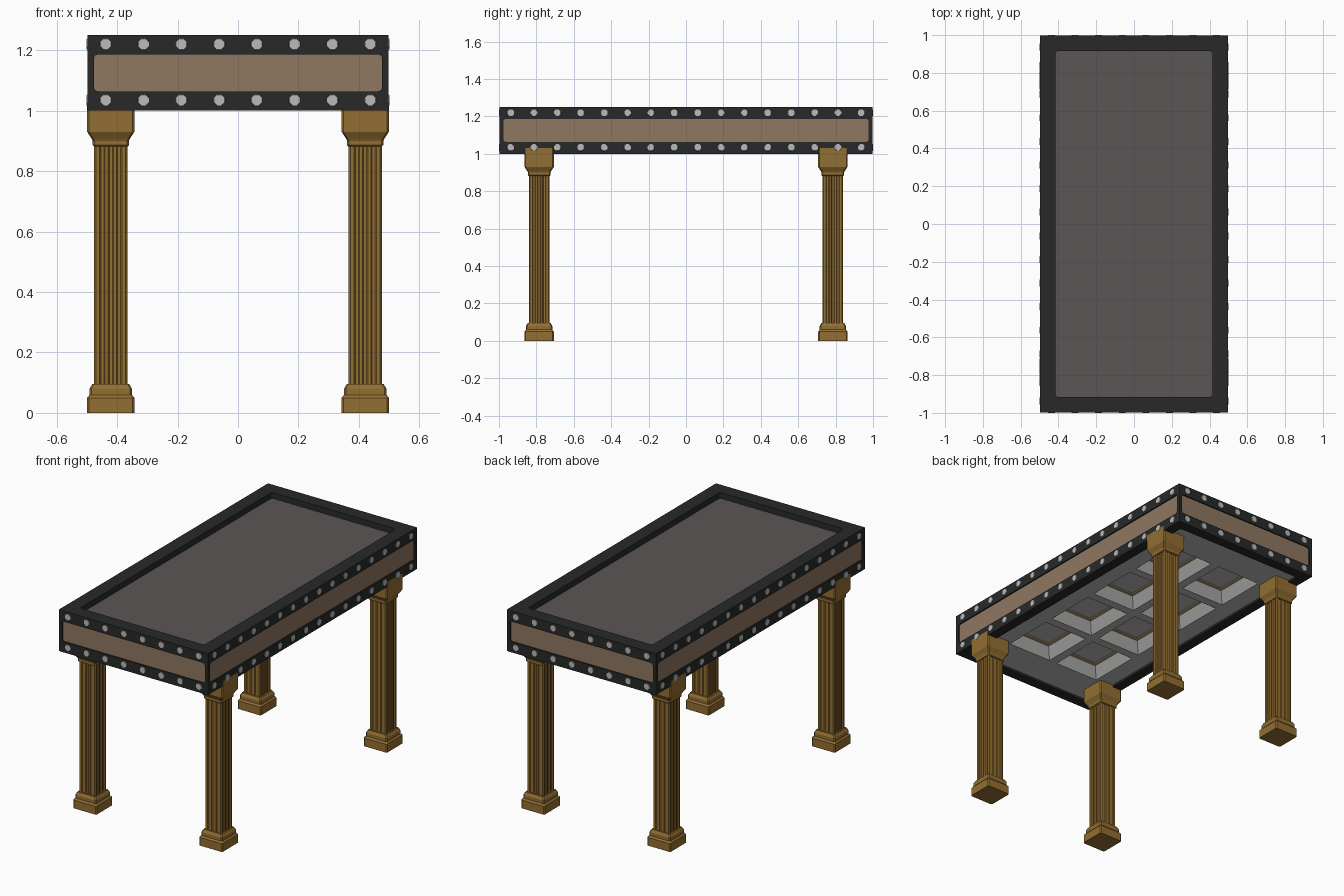
import bpy, bmesh, math
from mathutils import Matrix, Vector

old = bpy.data.objects.get("Cube")
if old:
    bpy.data.objects.remove(old, do_unlink=True)


def material(name, r, g, b):
    m = bpy.data.materials.new(name)
    m.use_nodes = True
    m.diffuse_color = (r, g, b, 1)
    m.node_tree.nodes["Principled BSDF"].inputs["Base Color"].default_value = (r, g, b, 1)
    return m


IRON = material("black_iron", .021, .022, .022)
SLATE = material("dark_slate", .102, .094, .089)
WOOD = material("brown_wood", .275, .185, .118)
BRASS = material("golden_oak", .29, .158, .032)
STEEL = material("rivet_steel", .50, .50, .50)
STONE = material("grey_stone", .50, .50, .49)


def make_object(name, bm, *mats):
    mesh = bpy.data.meshes.new(name)
    bm.to_mesh(mesh)
    bm.free()
    for m in mats:
        mesh.materials.append(m)
    ob = bpy.data.objects.new(name, mesh)
    bpy.context.collection.objects.link(ob)
    return ob


HX, HY, Z0, Z1 = .498, .998, 1.0, 1.25
MID = (Z0 + Z1) / 2


# Frame: a box whose faces are sunk into rounded panels
def sink(bm, normal, half, depth, mat):
    """Recess the face with this normal to the given half sizes."""
    n = Vector(normal)
    bm.normal_update()
    face = max(bm.faces, key=lambda f: f.normal.dot(n) * f.calc_area() if f.normal.dot(n) > .9 else 0)
    bmesh.ops.inset_individual(bm, faces=[face], thickness=.01)
    centre = face.calc_center_median()
    for v in face.verts:
        for i in range(3):
            if abs(n[i]) < .5:
                base = MID if i == 2 else 0
                v.co[i] = base + math.copysign(half[i], v.co[i] - centre[i])
    floor = bmesh.ops.extrude_discrete_faces(bm, faces=[face])["faces"][0]
    for v in floor.verts:
        v.co -= n * depth
    floor.material_index = mat
    walls = [e for v in floor.verts for e in v.link_edges if e not in floor.edges[:]]
    bmesh.ops.bevel(bm, geom=walls, offset=.014, segments=3, profile=.5, affect='EDGES')


bm = bmesh.new()
bmesh.ops.create_cube(bm, size=2, matrix=Matrix.Translation((0, 0, MID))
                      @ Matrix.Diagonal((HX, HY, (Z1 - Z0) / 2, 1)))
panel_half = (.477, .977, .061)
for s in (-1, 1):
    sink(bm, (s, 0, 0), panel_half, .008, 2)
    sink(bm, (0, s, 0), panel_half, .008, 2)
sink(bm, (0, 0, 1), (.415, .915, 0), .035, 1)
sink(bm, (0, 0, -1), (.435, .935, 0), .11, 0)
make_object("table_frame", bm, IRON, SLATE, WOOD)

# Coffered underside: a grid of stepped recesses with a flat border
bm = bmesh.new()
bmesh.ops.create_grid(bm, x_segments=2, y_segments=4, size=1,
                      matrix=Matrix.Diagonal((.35, .75, 1, 1)))
bmesh.ops.reverse_faces(bm, faces=bm.faces[:])
cells = bm.faces[:]
border = [e for e in bm.edges if e.is_boundary]
outer = bmesh.ops.extrude_edge_only(bm, edges=border)["geom"]
for v in (g for g in outer if isinstance(g, bmesh.types.BMVert)):
    v.co.x *= .434 / .35
    v.co.y *= .934 / .75
bmesh.ops.inset_individual(bm, faces=cells, thickness=.038)
for width, rise, mat in ((.062, .058, 0), (.018, 0, 0), (.004, .008, 1)):
    ring = bmesh.ops.inset_individual(bm, faces=cells, thickness=width)["faces"]
    for f in set(ring) - set(cells):
        f.material_index = mat
    for f in cells:
        for v in f.verts:
            v.co.z += rise
bmesh.ops.translate(bm, vec=(0, 0, Z0 + .012), verts=bm.verts)
make_object("underside_coffers", bm, STONE, BRASS)

# Rivets: two rows around all four sides
bm = bmesh.new()


def rivet(x, y, z, direction):
    turn = Vector(direction).to_track_quat('Z', 'Y').to_matrix().to_4x4()
    bmesh.ops.create_cone(bm, cap_ends=True, segments=8, radius1=.0215, radius2=.019, depth=.005,
                          matrix=Matrix.Translation((x, y, z)) @ turn @ Matrix.Rotation(math.pi / 8, 4, 'Z'))


for z in (1.035, 1.22):
    for s in (-1, 1):
        for i in range(8):
            rivet((i - 3.5) * .125, s * HY, z, (0, s, 0))
        for i in range(16):
            rivet(s * HX, (i - 7.5) * .125, z, (s, 0, 0))
make_object("rivets", bm, STEEL)


# Legs: square fluted columns with a moulded base and capital
def loft(bm, rings):
    """Skin matching rings of points and cap both ends."""
    loops = [[bm.verts.new(p) for p in ring] for ring in rings]
    n = len(loops[0])
    for a, b in zip(loops, loops[1:]):
        for i in range(n):
            j = (i + 1) % n
            bm.faces.new((a[i], a[j], b[j], b[i]))
    bm.faces.new(loops[0][::-1])
    bm.faces.new(loops[-1])


def around(side):
    """Repeat the points of one side on all four sides."""
    return [Matrix.Rotation(k * math.pi / 2, 2) @ Vector(p) for k in range(4) for p in side]


def at_height(points, z):
    return [(p.x, p.y, z) for p in points]


def block(h):
    c = h - .006
    return around([(-c, -h), (c, -h)])


FLUTED = [(-.049, -.055)]
for c in (-.028, 0, .028):
    FLUTED += [(c - .009, -.055), (c - .005, -.050), (c + .005, -.050), (c + .009, -.055)]
FLUTED.append((.049, -.055))

BASE = [(.078, 0), (.078, .05), (.07, .06), (.07, .08), (.061, .096)]
CAPITAL = [(.056, .882), (.060, .886), (.060, .9), (.064, .908), (.078, .93), (.078, 1.03)]

for sx, side in ((1, "left"), (-1, "right")):
    for sy, end in ((-1, "front"), (1, "back")):
        bm = bmesh.new()
        loft(bm, [at_height(block(h), z) for h, z in BASE])
        loft(bm, [at_height(around(FLUTED), z) for z in (.09, .89)])
        loft(bm, [at_height(block(h), z) for h, z in CAPITAL])
        bmesh.ops.translate(bm, vec=(sx * .421, sy * .785, 0), verts=bm.verts)
        make_object(f"{end}_{side}_leg", bm, BRASS)
